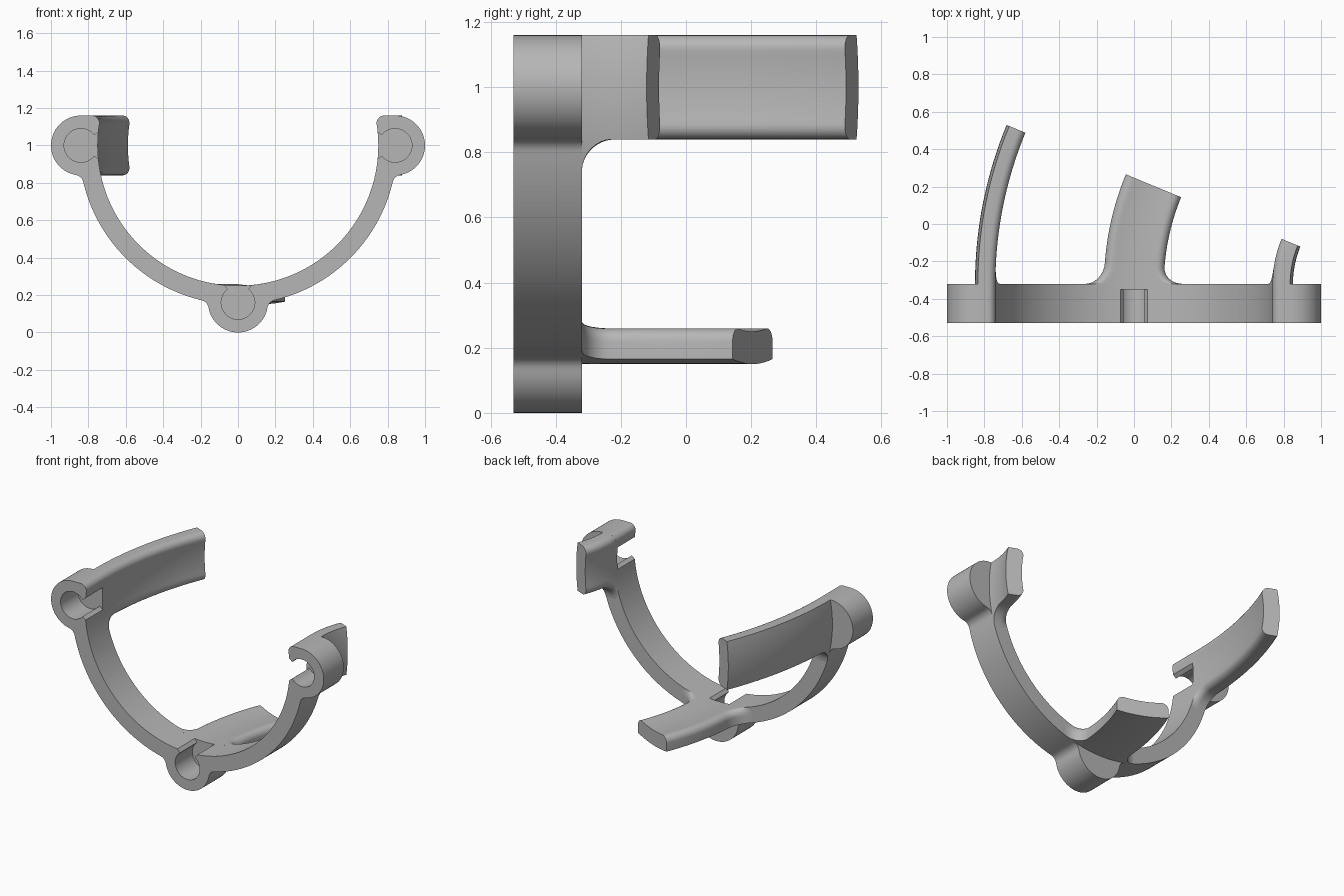
import bpy, bmesh
from math import sin, cos, acos, atan2, hypot, sqrt, pi, radians

if "Cube" in bpy.data.objects:
    bpy.data.objects.remove(bpy.data.objects["Cube"])

INNER, OUTER, MID = 0.75, 0.85, 0.84     # ring radii, boss centre radius
BOSS, ROUND, CORNER = 0.16, 0.05, 0.04   # boss half width, blends
FRONT, BACK, TOP = -0.53, -0.32, 1.0     # slab depth, ring centre height
PIVOT, BEND = 1.37, radians(22.5)        # arms revolve about this upright axis
FILLET = 0.10

grey = bpy.data.materials.new("plain grey")
grey.use_nodes = True
grey.diffuse_color = (0.47, 0.47, 0.47, 1)
grey.node_tree.nodes["Principled BSDF"].inputs["Base Color"].default_value = grey.diffuse_color


def arc(cx, cz, r, a0, a1, n=12):
    return [(cx + r * cos(a0 + (a1 - a0) * i / n), cz + r * sin(a0 + (a1 - a0) * i / n))
            for i in range(n + 1)]


def finish(bm, name):
    bmesh.ops.remove_doubles(bm, verts=bm.verts, dist=1e-5)
    bmesh.ops.recalc_face_normals(bm, faces=bm.faces)
    mesh = bpy.data.meshes.new(name)
    bm.to_mesh(mesh)
    bm.free()
    mesh.materials.append(grey)
    ob = bpy.data.objects.new(name, mesh)
    bpy.context.collection.objects.link(ob)
    return ob


def activate(ob):
    bpy.ops.object.select_all(action='DESELECT')
    ob.select_set(True)
    bpy.context.view_layer.objects.active = ob


def loft(rings):
    """Solid through equal-length closed rings of 3D points."""
    bm = bmesh.new()
    loops = [[bm.verts.new(p) for p in ring] for ring in rings]
    n = len(loops[0])
    for a, b in zip(loops, loops[1:]):
        for i in range(n):
            j = (i + 1) % n
            bm.faces.new((a[i], a[j], b[j], b[i]))
    bm.faces.new(loops[0])
    bm.faces.new(loops[-1])
    return bm


def slab(points, y0, y1):
    return loft([[(x, y, z + TOP) for x, z in points] for y in (y0, y1)])


# Half outline of ring and bosses, mirrored across x
reach = OUTER + ROUND
alpha = acos((reach**2 + MID**2 - (BOSS + ROUND)**2) / (2 * reach * MID))
fx, fz = reach * sin(alpha), -reach * cos(alpha)
lean = atan2(fz + MID, fx)
cx, cz = sqrt((INNER + CORNER)**2 - (BOSS - CORNER)**2), BOSS - CORNER
tip = atan2(cz, cx)
half = (arc(0, -MID, BOSS, -pi / 2, lean)
        + arc(fx, fz, ROUND, lean + pi, pi / 2 + alpha, 6)[1:]
        + arc(0, 0, OUTER, alpha - pi / 2, -alpha, 40)[1:]
        + arc(-fz, -fx, ROUND, pi - alpha, pi / 2 - lean, 6)[1:]
        + arc(MID, 0, BOSS, -pi / 2 - lean, pi / 2, 30)[1:]
        + arc(cx, cz, CORNER, pi / 2, pi + tip, 8)
        + arc(0, 0, INNER, tip, -pi / 2, 56)[1:])
outline = half + [(-x, z) for x, z in reversed(half[1:-1])]
bm = slab(outline, FRONT, BACK)

# Soften the inner back edge of the ring
edges = [e for e in bm.edges if all(
    abs(v.co.y - BACK) < 1e-4 and abs(hypot(v.co.x, v.co.z - TOP) - INNER) < 1e-3
    for v in e.verts)]
bmesh.ops.bevel(bm, geom=edges, offset=0.022, segments=4, profile=0.5, affect='EDGES')
frame = finish(bm, "ring_frame")


# Keyhole sockets: blind round hole opening inward through a flared slot
def place(t, r, d, u):
    return d[0] * r + u[0] * t, d[1] * r + u[1] * t


DIRECTIONS = {"left": ((1, 0), (0, 1)), "right": ((-1, 0), (0, 1)), "lower": ((0, -1), (1, 0))}
HOLE, SLOT = 0.09, 0.055
gap = acos(SLOT / HOLE)
keyhole = (arc(0, MID, HOLE, -gap, pi + gap, 32)
           + [(-0.075, 0.744), (-0.075, 0.70), (0.075, 0.70), (0.075, 0.744)])
for side, (d, u) in DIRECTIONS.items():
    cutter = finish(slab([place(t, r, d, u) for t, r in keyhole], FRONT - 0.1, BACK - 0.03),
                    side + "_socket_cutter")
    cutter.hide_render = True
    activate(frame)
    mod = frame.modifiers.new("socket", 'BOOLEAN')
    mod.operation, mod.solver, mod.object = 'DIFFERENCE', 'EXACT', cutter
    bpy.ops.object.modifier_apply(modifier=mod.name)
    bpy.data.objects.remove(cutter)
activate(frame)
bpy.ops.object.shade_smooth_by_angle(angle=radians(30))


# Curved arms: ring sections revolved about the pivot, flared at the root
def corner(w):
    c = w - CORNER
    r = sqrt((INNER + CORNER)**2 - c * c)
    return arc(c, r, CORNER, 0, -pi + atan2(r, c), 6)


def section(w0, w1):
    outer = arc(0, 0, OUTER, pi / 2 + math_asin(w0 / OUTER), pi / 2 - math_asin(w1 / OUTER), 16)
    right = corner(w1)
    left = [(-t, r) for t, r in reversed(corner(w0))]
    a0, a1 = atan2(right[-1][1], right[-1][0]), atan2(left[0][1], left[0][0])
    return outer + right + arc(0, 0, INNER, a0, a1, 14)[1:-1] + left


def math_asin(v):
    return pi / 2 - acos(v)


def arm(side, flare_low, flare_high):
    d, u = DIRECTIONS[side]
    radius = PIVOT - d[0] * 0.8
    root = FILLET / radius
    turns = [root * (1 - cos(pi / 2 * i / 8)) for i in range(9)]
    turns += [root + (BEND - root) * i / 16 for i in range(1, 17)]
    rings = []
    for k, turn in enumerate([0] + turns):
        s = min(turn * radius, FILLET)
        extra = FILLET - sqrt(max(0, FILLET**2 - (FILLET - s)**2))
        ring = []
        for t, r in section(BOSS + extra * flare_low, BOSS + extra * flare_high):
            x, z = place(t, r, d, u)
            ring.append((PIVOT - (PIVOT - x) * cos(turn),
                         BACK + (PIVOT - x) * sin(turn) - (0.024 if k == 0 else 0),
                         z + TOP))
        rings.append(ring)
    ob = finish(loft(rings), side + "_arm")
    activate(ob)
    bpy.ops.object.shade_smooth_by_angle(angle=radians(30))


arm("left", 1, 0)
arm("right", 1, 0)
arm("lower", 1, 1)
